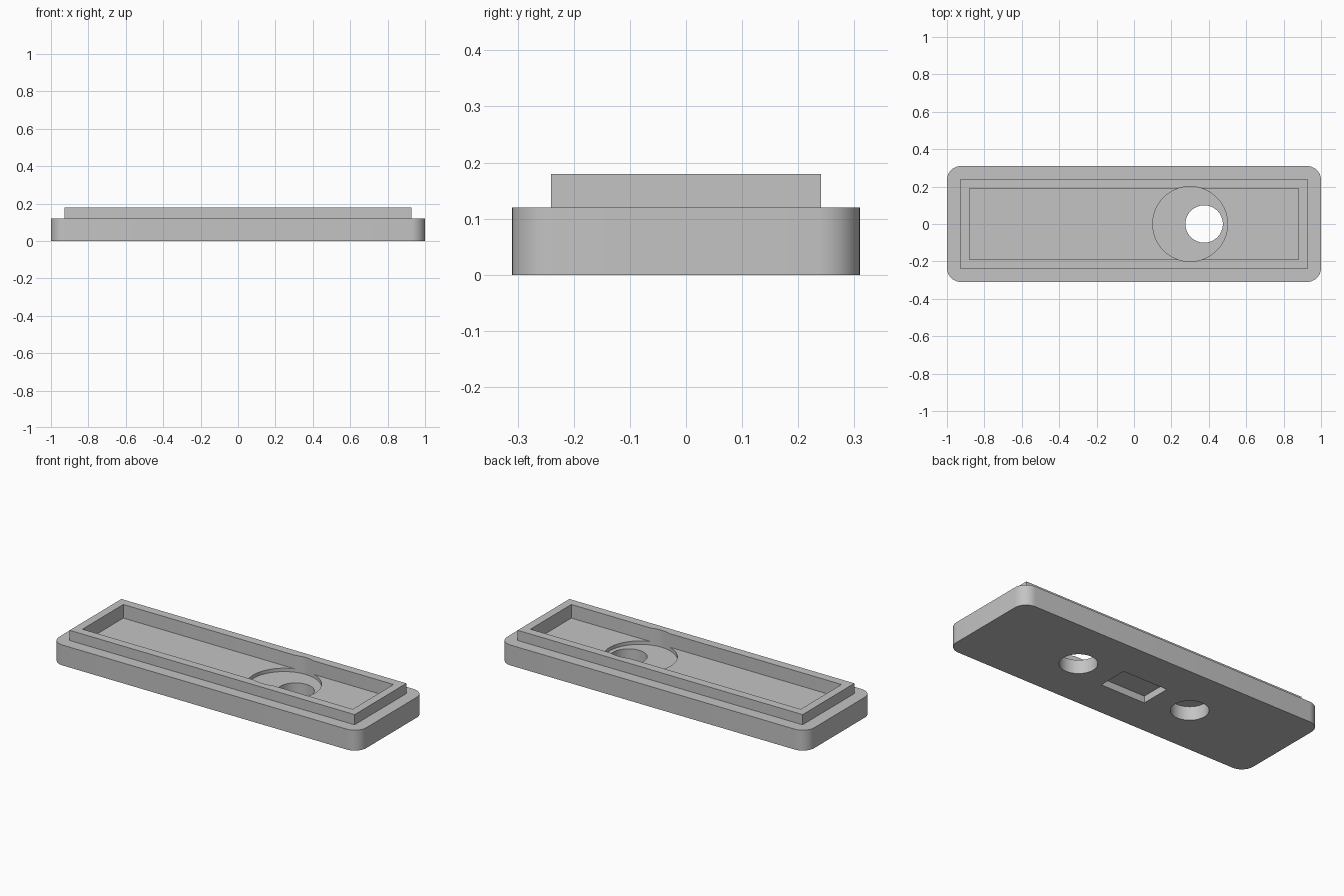
import bpy
import bmesh
from math import cos, sin, pi, radians

cube = bpy.data.objects.get("Cube")
if cube:
    bpy.data.objects.remove(cube, do_unlink=True)

grey = bpy.data.materials.new("plain grey")
grey.use_nodes = True
COLOUR = (0.55, 0.55, 0.55, 1)
grey.diffuse_color = COLOUR
grey.node_tree.nodes["Principled BSDF"].inputs["Base Color"].default_value = COLOUR


def prism(name, outline, z0, z1):
    """Extrude a flat outline from z0 up to z1."""
    bm = bmesh.new()
    face = bm.faces.new([bm.verts.new((x, y, z0)) for x, y in outline])
    top = bmesh.ops.extrude_face_region(bm, geom=[face])["geom"]
    bmesh.ops.translate(bm, vec=(0, 0, z1 - z0),
                        verts=[v for v in top if isinstance(v, bmesh.types.BMVert)])
    bmesh.ops.recalc_face_normals(bm, faces=bm.faces)
    mesh = bpy.data.meshes.new(name)
    bm.to_mesh(mesh)
    bm.free()
    mesh.materials.append(grey)
    obj = bpy.data.objects.new(name, mesh)
    bpy.context.collection.objects.link(obj)
    return obj


def rectangle(hx, hy):
    return [(-hx, -hy), (hx, -hy), (hx, hy), (-hx, hy)]


def rounded_rectangle(hx, hy, r, steps=12):
    points = []
    for i, (sx, sy) in enumerate([(1, 1), (-1, 1), (-1, -1), (1, -1)]):
        for k in range(steps + 1):
            a = (i + k / steps) * pi / 2
            points.append((sx * (hx - r) + r * cos(a), sy * (hy - r) + r * sin(a)))
    return points


def circle(cx, r, steps=64):
    return [(cx + r * cos(2 * pi * k / steps), r * sin(2 * pi * k / steps))
            for k in range(steps)]


def combine(target, other, operation):
    """Apply a boolean to the target and remove the helper."""
    other.hide_render = True
    mod = target.modifiers.new(other.name, "BOOLEAN")
    mod.object = other
    mod.operation = operation
    mod.solver = "EXACT"
    bpy.context.view_layer.objects.active = target
    bpy.ops.object.modifier_apply(modifier=mod.name)
    bpy.data.objects.remove(other, do_unlink=True)


BASE_TOP, RIM_TOP, FLOOR, RECESS = 0.12, 0.18, 0.10, 0.08

# Rounded base plate with the raised rim on it
plate = prism("base_plate", rounded_rectangle(1, 0.31, 0.075), 0, BASE_TOP)
combine(plate, prism("rim", rectangle(0.928, 0.241), 0.05, RIM_TOP), "UNION")

# Tray inside the rim and the round recess in its floor
combine(plate, prism("tray", rectangle(0.88, 0.19), FLOOR, 0.3), "DIFFERENCE")
combine(plate, prism("round_recess", circle(0.3, 0.2), RECESS, 0.32), "DIFFERENCE")

# Underside: one through hole, one blind hole and a small slot
combine(plate, prism("through_hole", circle(0.375, 0.1), -0.1, 0.34), "DIFFERENCE")
combine(plate, prism("blind_hole", circle(-0.375, 0.1), -0.1, RECESS), "DIFFERENCE")
combine(plate, prism("slot", rectangle(0.145, 0.09), -0.12, 0.04), "DIFFERENCE")

# Smooth curved walls, sharp edges kept
bpy.ops.object.select_all(action="DESELECT")
plate.select_set(True)
bpy.context.view_layer.objects.active = plate
bpy.ops.object.shade_smooth_by_angle(angle=radians(30))
